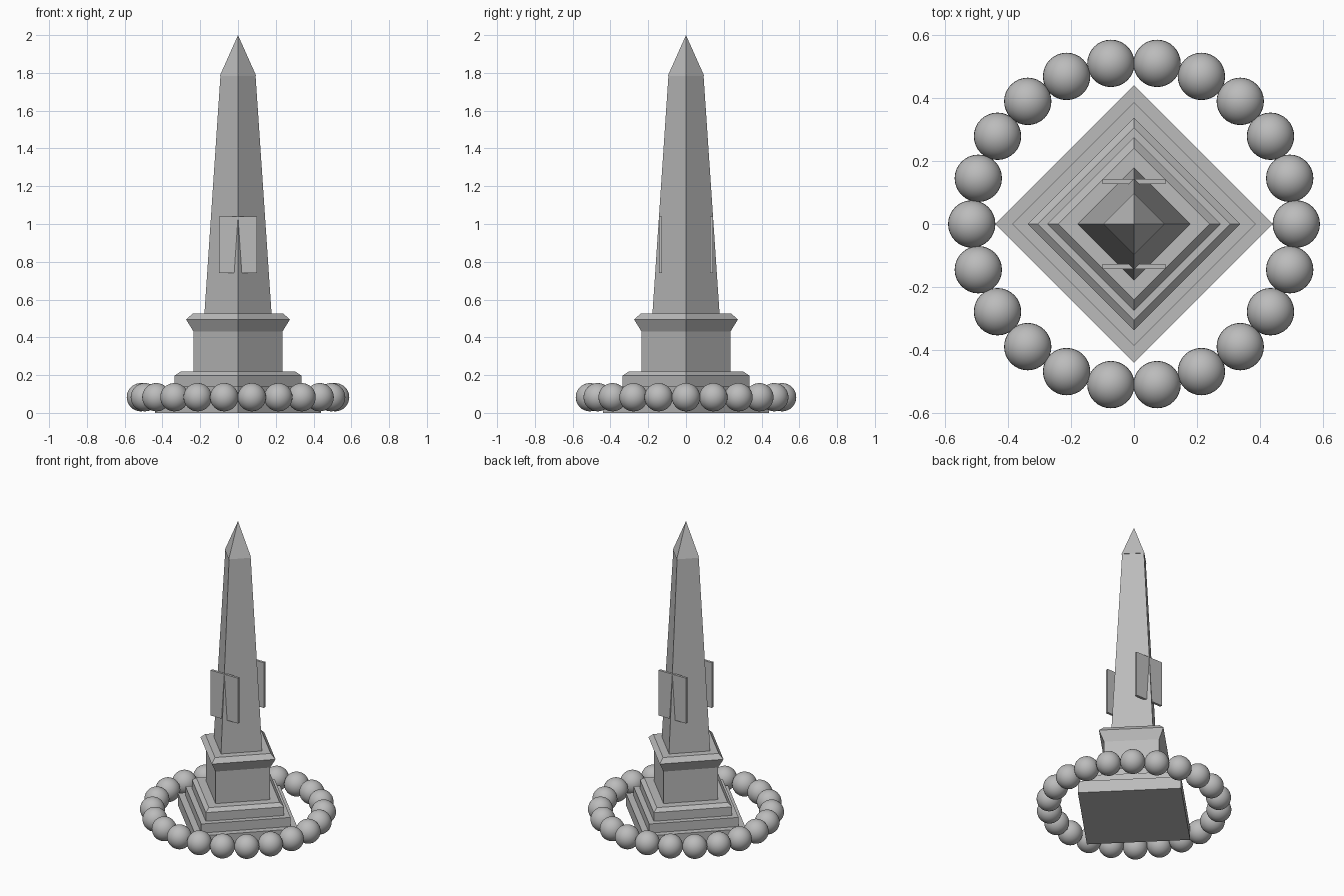
import bpy, bmesh, math

cube = bpy.data.objects.get("Cube")
if cube:
    bpy.data.objects.remove(cube, do_unlink=True)

stone = bpy.data.materials.new("grey stone")
stone.use_nodes = True
GREY = (0.5, 0.5, 0.5, 1)
stone.diffuse_color = GREY
stone.node_tree.nodes["Principled BSDF"].inputs["Base Color"].default_value = GREY


def finish(name, bm, smooth=False):
    bmesh.ops.recalc_face_normals(bm, faces=bm.faces)
    for face in bm.faces:
        face.smooth = smooth
    mesh = bpy.data.meshes.new(name)
    bm.to_mesh(mesh)
    bm.free()
    mesh.materials.append(stone)
    obj = bpy.data.objects.new(name, mesh)
    bpy.context.collection.objects.link(obj)
    return obj


def square_tier(name, profile):
    """Closed four-sided solid, corners on the axes, from (corner radius, height) pairs."""
    bm = bmesh.new()
    rings = []
    for r, z in profile:
        if r == 0:
            rings.append([bm.verts.new((0, 0, z))])
        else:
            rings.append([bm.verts.new((r * x, r * y, z))
                          for x, y in ((1, 0), (0, 1), (-1, 0), (0, -1))])
    for low, high in zip(rings, rings[1:]):
        for i in range(4):
            j = (i + 1) % 4
            if len(high) == 1:
                bm.faces.new((low[i], low[j], high[0]))
            else:
                bm.faces.new((low[i], low[j], high[j], high[i]))
    bm.faces.new(rings[0][::-1])
    if len(rings[-1]) == 4:
        bm.faces.new(rings[-1])
    return finish(name, bm)


# Stepped base, pedestal with cornice, tapering shaft and pointed cap
square_tier("stepped_base", [(0.44, 0), (0.44, 0.08), (0.385, 0.08), (0.385, 0.14),
                             (0.337, 0.14), (0.337, 0.197), (0.305, 0.218)])
square_tier("pedestal", [(0.235, 0.21), (0.235, 0.43), (0.275, 0.495), (0.24, 0.525)])
square_tier("shaft", [(0.178, 0.52), (0.093, 1.785)])
square_tier("pointed_cap", [(0.097, 1.783), (0, 2)])

# Plaques on the front and back corners of the shaft
for name, side in (("front_plaque", -1), ("back_plaque", 1)):
    bm = bmesh.new()
    bmesh.ops.create_cube(bm, size=1)
    bmesh.ops.scale(bm, vec=(0.2, 0.016, 0.3), verts=bm.verts)
    bmesh.ops.translate(bm, vec=(0, side * 0.135, 0.89), verts=bm.verts)
    finish(name, bm)

# Ring of stone balls
COUNT, RING, RADIUS = 22, 0.514, 0.075
for i in range(COUNT):
    angle = math.tau * i / COUNT
    bm = bmesh.new()
    bmesh.ops.create_uvsphere(bm, u_segments=32, v_segments=16, radius=RADIUS)
    ball = finish(f"stone_ball_{i + 1}", bm, smooth=True)
    ball.location = (RING * math.cos(angle), RING * math.sin(angle), 0.083)
